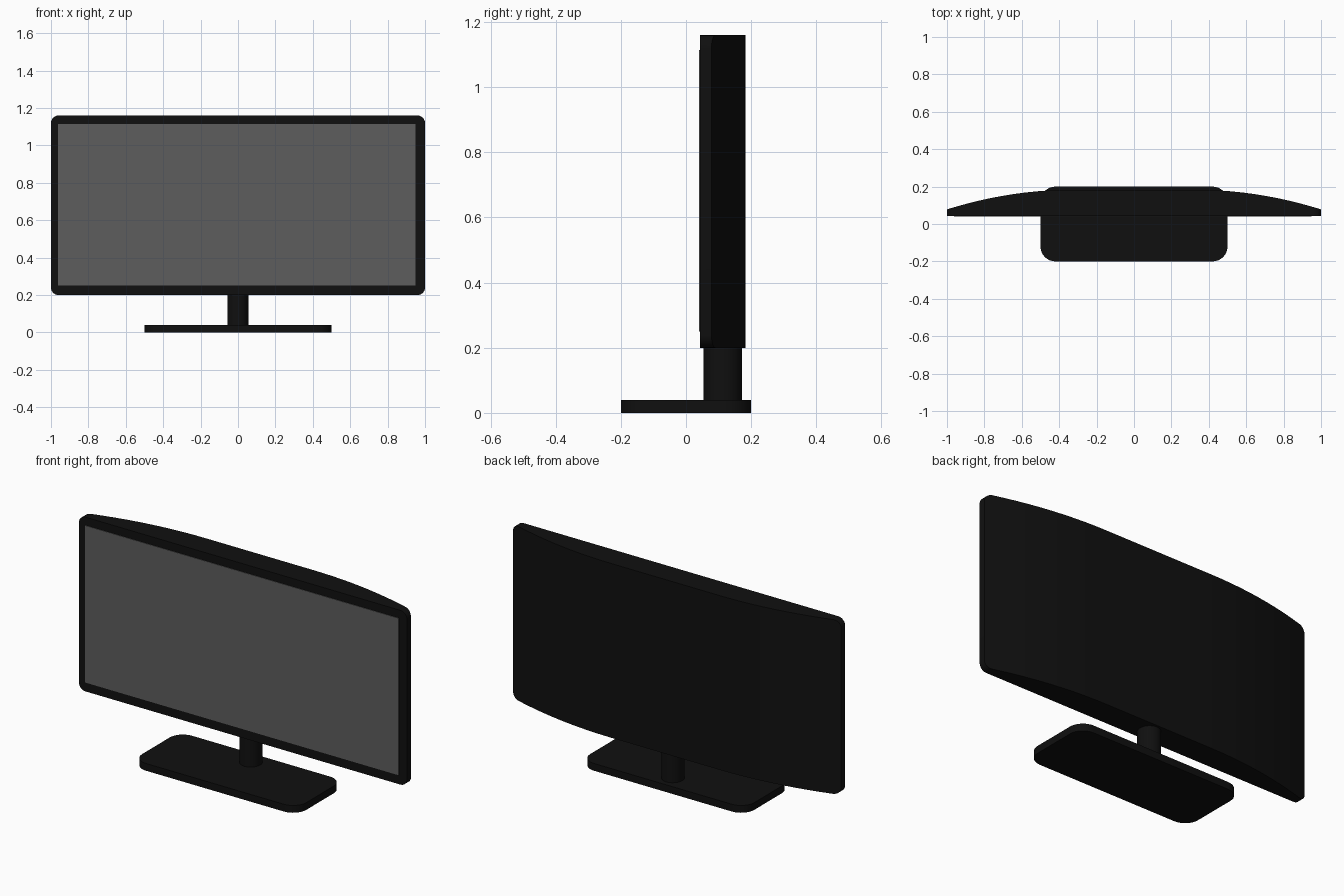
import bpy, bmesh
from math import cos, sin, pi, radians

if "Cube" in bpy.data.objects:
    bpy.data.objects.remove(bpy.data.objects["Cube"])


def material(name, value):
    m = bpy.data.materials.new(name)
    m.diffuse_color = (value, value, value, 1)
    m.use_nodes = True
    m.node_tree.nodes["Principled BSDF"].inputs["Base Color"].default_value = m.diffuse_color
    return m


def finish(name, bm, mat):
    bmesh.ops.recalc_face_normals(bm, faces=bm.faces)
    mesh = bpy.data.meshes.new(name)
    bm.to_mesh(mesh)
    bm.free()
    ob = bpy.data.objects.new(name, mesh)
    bpy.context.collection.objects.link(ob)
    mesh.materials.append(mat)
    bpy.ops.object.select_all(action='DESELECT')
    ob.select_set(True)
    bpy.context.view_layer.objects.active = ob
    bpy.ops.object.shade_smooth_by_angle(angle=radians(30))
    return ob


def box(name, lo, hi, mat, radius=0):
    bm = bmesh.new()
    bmesh.ops.create_cube(bm, size=1)
    for v in bm.verts:
        v.co = [(a + b) / 2 + c * (b - a) for a, b, c in zip(lo, hi, v.co)]
    if radius:  # round the upright edges
        edges = [e for e in bm.edges if abs(e.verts[0].co.z - e.verts[1].co.z) > 1e-4]
        bmesh.ops.bevel(bm, geom=edges, offset=radius, segments=8,
                        profile=0.5, affect='EDGES')
    return finish(name, bm, mat)


black = material("black_plastic", 0.005)
grey = material("screen_grey", 0.11)

# Stand: rounded foot plate and round neck
box("stand_base", (-0.5, -0.2, 0), (0.5, 0.2, 0.04), black, 0.08)
bm = bmesh.new()
bmesh.ops.create_cone(bm, cap_ends=True, segments=32, radius1=1, radius2=1, depth=1)
for v in bm.verts:
    v.co = (v.co.x * 0.057, 0.113 + v.co.y * 0.059, 0.13 + v.co.z * 0.18)
finish("stand_neck", bm, black)

# Housing: flat front, bowed back, rounded corners; lofted from upright sections
FRONT, BOTTOM, TOP, R, FLAT = 0.043, 0.2, 1.16, 0.04, 0.33


def back_y(x):
    return 0.183 - 0.105 * (max(0, abs(x) - FLAT) / (1 - FLAT)) ** 2


half = [(FLAT + (1 - R - FLAT) * i / 10, 0) for i in range(11)]
for i in range(1, 7):
    a = pi / 2 * i / 6
    half.append((1 - R + R * sin(a), R * (1 - cos(a))))
stations = [(-x, d) for x, d in reversed(half)] + half

bm = bmesh.new()
rings = []
for x, inset in stations:
    lo, hi, back = BOTTOM + inset, TOP - inset, back_y(x)
    rings.append([bm.verts.new(p) for p in
                  ((x, FRONT, lo), (x, back, lo), (x, back, hi), (x, FRONT, hi))])
for a, b in zip(rings, rings[1:]):
    for i in range(4):
        j = (i + 1) % 4
        bm.faces.new((a[i], a[j], b[j], b[i]))
bm.faces.new(rings[0])
bm.faces.new(rings[-1])
finish("monitor_housing", bm, black)

# Screen panel, slightly proud of the bezel
box("screen", (-0.962, 0.04, 0.25), (0.95, 0.05, 1.115), grey)
